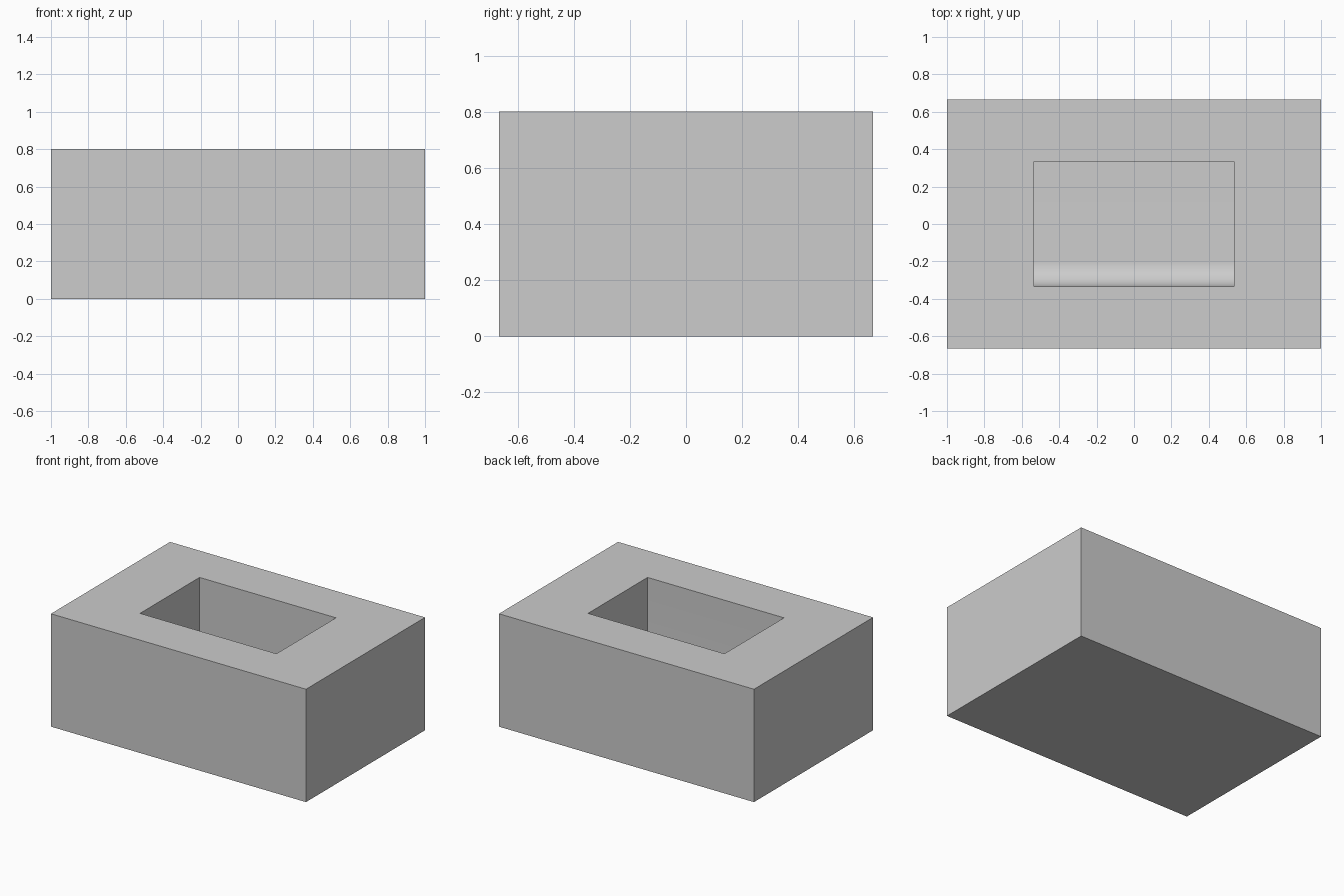
import bpy, bmesh, math

old = bpy.data.objects.get("Cube")
if old:
    bpy.data.objects.remove(old, do_unlink=True)

WIDTH, LENGTH, HEIGHT = 2.0, 4 / 3, 0.8
POCKET_X, POCKET_Y, DEPTH = 0.535, 1 / 3, 0.533
FILLET, STEPS = 0.133, 16

grey = bpy.data.materials.new("light grey")
grey.use_nodes = True
colour = (0.604, 0.604, 0.604, 1)
grey.diffuse_color = colour
grey.node_tree.nodes["Principled BSDF"].inputs["Base Color"].default_value = colour


def make_object(name, bm):
    bmesh.ops.recalc_face_normals(bm, faces=bm.faces)
    mesh = bpy.data.meshes.new(name)
    bm.to_mesh(mesh)
    bm.free()
    mesh.materials.append(grey)
    obj = bpy.data.objects.new(name, mesh)
    bpy.context.collection.objects.link(obj)
    return obj


# Solid block
bm = bmesh.new()
bmesh.ops.create_cube(bm, size=1)
for v in bm.verts:
    v.co.x *= WIDTH
    v.co.y *= LENGTH
    v.co.z = (v.co.z + 0.5) * HEIGHT
block = make_object("block", bm)

# Pocket cutter: side profile with a rounded front floor edge, swept along x
floor = HEIGHT - DEPTH
top = HEIGHT + 0.1
profile = [(-POCKET_Y, top), (POCKET_Y, top), (POCKET_Y, floor)]
for i in range(STEPS + 1):
    a = math.pi / 2 * i / STEPS
    profile.append((-POCKET_Y + FILLET * (1 - math.sin(a)),
                    floor + FILLET * (1 - math.cos(a))))
bm = bmesh.new()
side = bm.faces.new([bm.verts.new((-POCKET_X, y, z)) for y, z in profile])
swept = bmesh.ops.extrude_face_region(bm, geom=[side], use_keep_orig=True)
moved = [g for g in swept["geom"] if isinstance(g, bmesh.types.BMVert)]
bmesh.ops.translate(bm, verts=moved, vec=(2 * POCKET_X, 0, 0))
cutter = make_object("pocket_cutter", bm)
cutter.hide_render = True

# Cut the pocket, then drop the cutter
cut = block.modifiers.new("pocket", 'BOOLEAN')
cut.operation = 'DIFFERENCE'
cut.solver = 'EXACT'
cut.object = cutter
bpy.ops.object.select_all(action='DESELECT')
block.select_set(True)
bpy.context.view_layer.objects.active = block
bpy.ops.object.modifier_apply(modifier=cut.name)
bpy.data.objects.remove(cutter, do_unlink=True)
bpy.ops.object.shade_smooth_by_angle(angle=math.radians(30))
